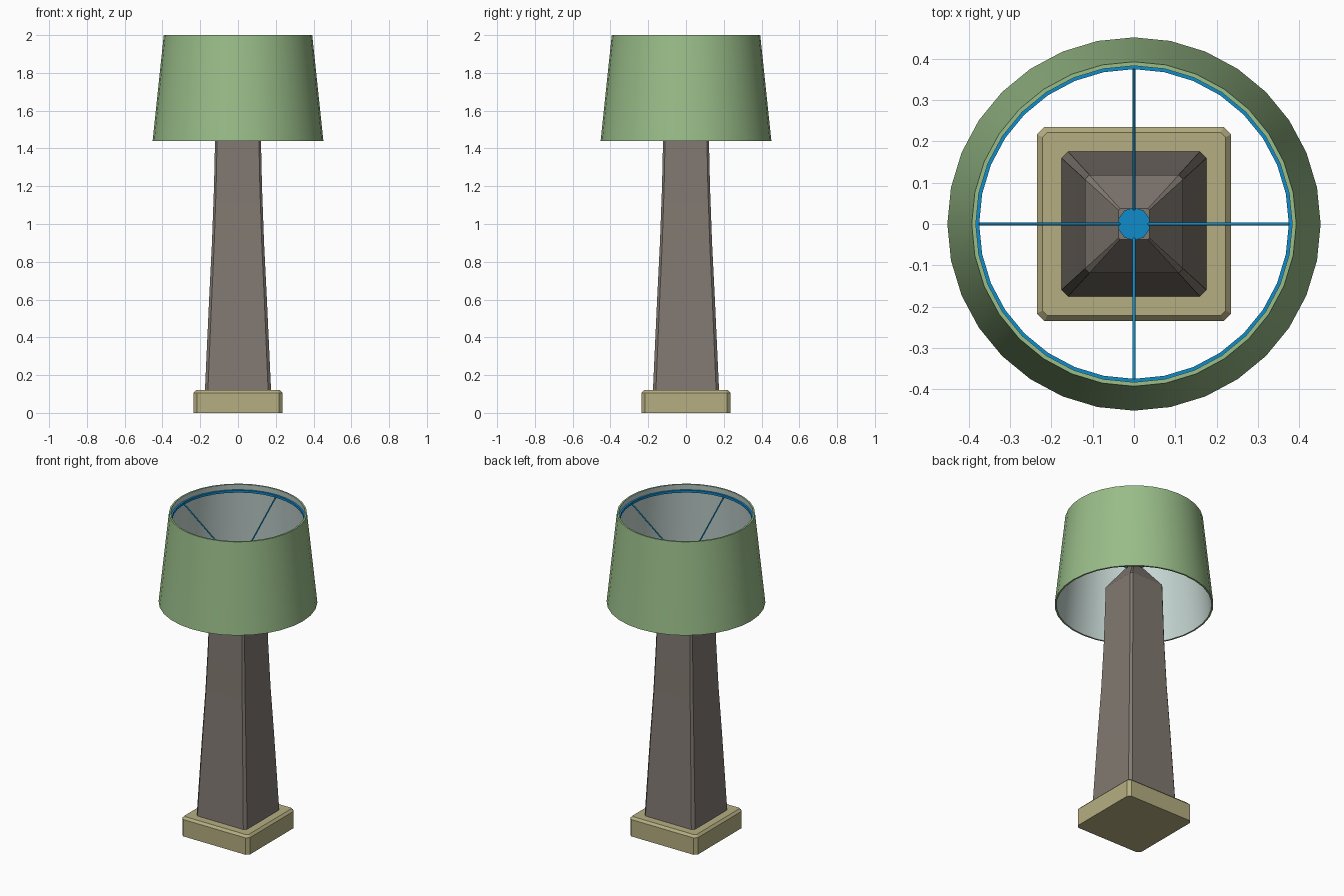
import bpy, bmesh, math
from mathutils import Vector

if "Cube" in bpy.data.objects:
    bpy.data.objects.remove(bpy.data.objects["Cube"], do_unlink=True)


def material(name, rgb):
    m = bpy.data.materials.new(name)
    m.use_nodes = True
    m.diffuse_color = (*rgb, 1)
    m.node_tree.nodes["Principled BSDF"].inputs["Base Color"].default_value = (*rgb, 1)
    return m


green = material("shade green", (0.32, 0.51, 0.25))
lining = material("pale lining", (0.56, 0.67, 0.64))
blue = material("blue metal", (0.005, 0.26, 0.58))
taupe = material("taupe column", (0.22, 0.19, 0.165))
khaki = material("khaki base", (0.46, 0.42, 0.22))


def finish(name, bm, mats, angle=None):
    bmesh.ops.recalc_face_normals(bm, faces=bm.faces)
    me = bpy.data.meshes.new(name)
    bm.to_mesh(me)
    bm.free()
    for m in mats:
        me.materials.append(m)
    ob = bpy.data.objects.new(name, me)
    bpy.context.collection.objects.link(ob)
    if angle:
        bpy.ops.object.select_all(action="DESELECT")
        ob.select_set(True)
        bpy.context.view_layer.objects.active = ob
        bpy.ops.object.shade_smooth_by_angle(angle=math.radians(angle))
    return ob


def loft(bm, rings, closed=False):
    """Skin matching loops of points; cap the ends or join them."""
    loops = [[bm.verts.new(p) for p in ring] for ring in rings]
    pairs = list(zip(loops, loops[1:]))
    if closed:
        pairs.append((loops[-1], loops[0]))
    else:
        bm.faces.new(loops[0])
        bm.faces.new(loops[-1])
    n = len(loops[0])
    for a, b in pairs:
        for i in range(n):
            j = (i + 1) % n
            bm.faces.new((a[i], a[j], b[j], b[i]))


def cut_square(half, cut, z):
    """Square outline with cut corners."""
    k = half - cut
    corner = [(half, k), (k, half)]
    pts = []
    for turn in range(4):
        for x, y in corner:
            for _ in range(turn):
                x, y = -y, x
            pts.append((x, y, z))
    return pts


def circle(r, z, n=32):
    return [(r * math.sin(math.tau * i / n), r * math.cos(math.tau * i / n), z) for i in range(n)]


# Base plinth, bevelled along its top
bm = bmesh.new()
loft(bm, [cut_square(0.235, 0.018, 0), cut_square(0.235, 0.018, 0.106), cut_square(0.222, 0.012, 0.12)])
finish("base", bm, [khaki])

# Tapering column with a pyramid top
bm = bmesh.new()
profile = [(0.175, 0.12), (0.165, 0.34), (0.153, 0.6), (0.138, 0.9), (0.127, 1.2), (0.119, 1.56), (0.037, 1.68)]
loft(bm, [cut_square(h, h * 0.09, z) for h, z in profile])
finish("column", bm, [taupe], 20)

# Lampshade shell, lined on the inside
bm = bmesh.new()
loft(bm, [circle(0.452, 1.44), circle(0.393, 2), circle(0.383, 2), circle(0.442, 1.44)], closed=True)
for f in bm.faces:
    c = f.calc_center_median()
    if 1.5 < c.z < 1.95 and c.xy.length < 0.415:
        f.material_index = 1
finish("shade", bm, [green, lining], 30)

# Ring that holds the shade
bm = bmesh.new()
loft(bm, [circle(0.387, 1.952), circle(0.386, 1.966), circle(0.375, 1.966), circle(0.375, 1.952)], closed=True)
finish("shade_ring", bm, [blue], 30)

# Hub on top of the column
bm = bmesh.new()
loft(bm, [circle(0.04, 1.66, 10), circle(0.04, 1.695, 10)])
finish("hub", bm, [blue], 30)

# Four sloping spokes from the hub to the ring
for i, side in enumerate(("back", "left", "front", "right")):
    a = i * math.pi / 2
    d = Vector((math.sin(a), math.cos(a), 0))
    start, end = d * 0.02 + Vector((0, 0, 1.68)), d * 0.38 + Vector((0, 0, 1.959))
    axis = (end - start).normalized()
    u = axis.cross(Vector((0, 0, 1))).normalized()
    v = axis.cross(u)
    bm = bmesh.new()
    loft(bm, [[p + (u * math.cos(t) + v * math.sin(t)) * 0.004
               for t in (k * math.tau / 8 for k in range(8))] for p in (start, end)])
    finish("spoke_" + side, bm, [blue], 50)
